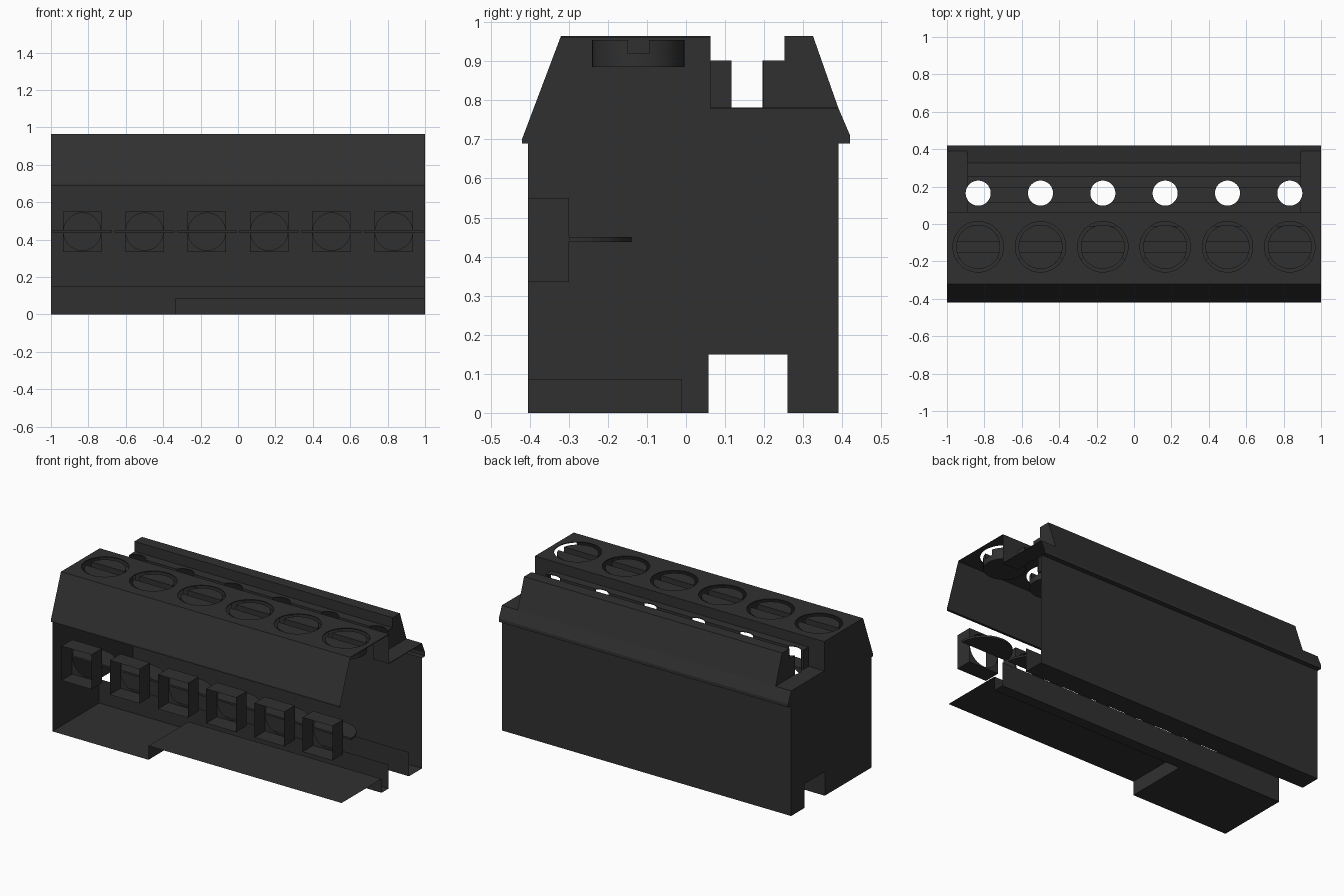
import bpy, bmesh, math

if "Cube" in bpy.data.objects:
    bpy.data.objects.remove(bpy.data.objects["Cube"], do_unlink=True)

# One dark plastic colour for everything
dark = bpy.data.materials.new("dark_grey")
dark.use_nodes = True
COLOR = (0.03, 0.03, 0.03, 1)
dark.diffuse_color = COLOR
dark.node_tree.nodes["Principled BSDF"].inputs["Base Color"].default_value = COLOR

POLES = [-0.833 + i * 0.3332 for i in range(6)]
END = 0.89            # where the rear ridge stops
SCREW_Y = -0.122
HOLE_Y = 0.165


def add(name, polys, thick=0.0):
    """Object from a list of polygons, merged, optionally given a thin wall."""
    bm = bmesh.new()
    for poly in polys:
        bm.faces.new([bm.verts.new(p) for p in poly])
    bmesh.ops.remove_doubles(bm, verts=bm.verts, dist=1e-5)
    bmesh.ops.recalc_face_normals(bm, faces=bm.faces)
    me = bpy.data.meshes.new(name)
    bm.to_mesh(me)
    bm.free()
    me.materials.append(dark)
    ob = bpy.data.objects.new(name, me)
    bpy.context.collection.objects.link(ob)
    if thick:
        mod = ob.modifiers.new("wall", "SOLIDIFY")
        mod.thickness = thick
        mod.offset = 0
    return ob


def strip(path, x0, x1):
    """Quads sweeping a (y, z) path along x."""
    return [[(x0, *a), (x0, *b), (x1, *b), (x1, *a)] for a, b in zip(path, path[1:])]


def prism(pts, z0, z1):
    """Closed vertical prism over an (x, y) outline."""
    polys = [[(x, y, z) for x, y in pts] for z in (z0, z1)]
    for a, b in zip(pts, pts[1:] + pts[:1]):
        polys.append([(*a, z0), (*b, z0), (*b, z1), (*a, z1)])
    return polys


def arc(cx, cy, r, a0, a1, n):
    return [(cx + r * math.cos(a0 + (a1 - a0) * i / n),
             cy + r * math.sin(a0 + (a1 - a0) * i / n)) for i in range(n + 1)]


def circle(cx, cy, r, n=48):
    return arc(cx, cy, r, 0, math.tau, n)[:-1]


def drill(ob, y, r, z0, z1):
    """Cut a row of round holes, one per pole, and bake the result."""
    polys = [p for x in POLES for p in prism(circle(x, y, r), z0, z1)]
    cutter = add("hole_cutter", polys)
    cutter.hide_render = True
    mod = ob.modifiers.new("holes", "BOOLEAN")
    mod.operation = "DIFFERENCE"
    mod.solver = "EXACT"
    mod.object = cutter
    deps = bpy.context.evaluated_depsgraph_get()
    me = bpy.data.meshes.new_from_object(ob.evaluated_get(deps))
    ob.modifiers.clear()
    ob.data = me
    bpy.data.objects.remove(cutter, do_unlink=True)


# Left-hand end wall (the other end stays open)
wall = [(-.405, 0), (.058, 0), (.058, .15), (.26, .15), (.26, 0), (.39, 0), (.39, .69),
        (.42, .69), (.42, .71), (.39, .78), (.063, .78), (.063, .965), (-.32, .965),
        (-.42, .7), (-.42, .69), (-.405, .69)]
add("end_wall", [[(-1, y, z) for y, z in wall]])

# Front slope with its small lip
add("front_slope", strip([(-.405, .69), (-.42, .69), (-.42, .7), (-.32, .965)], -1, 1))

# Screw deck with round openings
deck = add("screw_deck", strip([(-.32, .9625), (.063, .9625)], -1, 1), 0.005)
drill(deck, SCREW_Y, 0.135, 0.9, 1.0)
add("deck_back_edge", strip([(.063, .965), (.063, .9)], -1, 1))

# Back wall, lip and rail foot
add("back_wall", strip([(.26, .15), (.26, 0), (.39, 0), (.39, .69), (.42, .69), (.42, .71),
                        (.39, .78)], -1, 1))

# Wire channel and rear ridge, drilled by the pin holes
channel = add("wire_channel", strip([(.063, .9), (.115, .9), (.115, .78), (.197, .78),
                                     (.197, .9), (.252, .9)], -END, END), 0.005)
drill(channel, HOLE_Y, 0.067, 0.7, 1.0)
add("rear_ridge", strip([(.252, .9), (.252, .965), (.325, .965), (.39, .78)], -END, END))

# Ridge ends and the low shelves beyond them
step_end = [(.063, .78), (.115, .78), (.115, .9), (.063, .9)]
ridge_end = [(.197, .78), (.39, .78), (.325, .965), (.252, .965), (.252, .9), (.197, .9)]
for side, s in (("left", 1), ("right", -1)):
    for part, outline in (("step_end", step_end), ("ridge_end", ridge_end)):
        cap = add(f"{part}_{side}", [[(s * END, y, z) for y, z in outline]], 0.004)
        drill(cap, HOLE_Y, 0.067, 0.7, 1.0)
    shelf = add(f"shelf_{side}", strip([(.063, .78), (.39, .78)], s * END, s), 0.004)
    drill(shelf, HOLE_Y, 0.067, 0.7, 1.0)
    add(f"deck_end_{side}", strip([(.063, .78), (.063, .9)], s * END, s))

# Floor: low section, raised section and the rail groove wall
STEP_X, STEP_Z = -0.335, 0.087
add("floor_low", strip([(-.405, 0), (-.01, 0)], -1, STEP_X))
add("floor_raised", strip([(-.405, STEP_Z), (-.01, STEP_Z), (-.01, 0)], STEP_X, 1)
    + [[(STEP_X, -.405, 0), (STEP_X, -.01, 0), (STEP_X, -.01, STEP_Z), (STEP_X, -.405, STEP_Z)]])
add("groove_wall", strip([(-.01, 0), (.058, 0), (.058, .15)], -1, 1))

# Slotted screws, clamp boxes and half-round plates for every pole
SR, SLOT = 0.118, 0.027
CZ, HW, HH = 0.4425, 0.103, 0.1075
t = math.asin(SLOT / SR)
for i, x in enumerate(POLES, 1):
    polys = prism(circle(x, SCREW_Y, SR), .885, .92)
    polys += prism(arc(x, SCREW_Y, SR, t, math.pi - t, 22), .92, .955)
    polys += prism(arc(x, SCREW_Y, SR, math.pi + t, math.tau - t, 22), .92, .955)
    screw = add(f"screw_{i}", polys)
    bpy.ops.object.select_all(action="DESELECT")
    screw.select_set(True)
    bpy.context.view_layer.objects.active = screw
    bpy.ops.object.shade_smooth_by_angle(angle=math.radians(35))

    # Square tube, open to the front, with a round hole in its back plate
    sq = [(x - HW, CZ - HH), (x + HW, CZ - HH), (x + HW, CZ + HH), (x - HW, CZ + HH)]
    polys = [[(a[0], -.405, a[1]), (b[0], -.405, b[1]), (b[0], -.3, b[1]), (a[0], -.3, a[1])]
             for a, b in zip(sq, sq[1:] + sq[:1])]
    ring = circle(0, 0, 1, 40)
    for (c0, s0), (c1, s1) in zip(ring, ring[1:] + ring[:1]):
        m0, m1 = max(abs(c0), abs(s0)), max(abs(c1), abs(s1))
        polys.append([(x + .1 * c0, -.3, CZ + .1 * s0), (x + .1 * c1, -.3, CZ + .1 * s1),
                      (x + HW * c1 / m1, -.3, CZ + HH * s1 / m1),
                      (x + HW * c0 / m0, -.3, CZ + HH * s0 / m0)])
    add(f"clamp_box_{i}", polys)

    add(f"clamp_plate_{i}", prism(arc(x, -.3, .16, 0, math.pi, 24), .438, .45))
